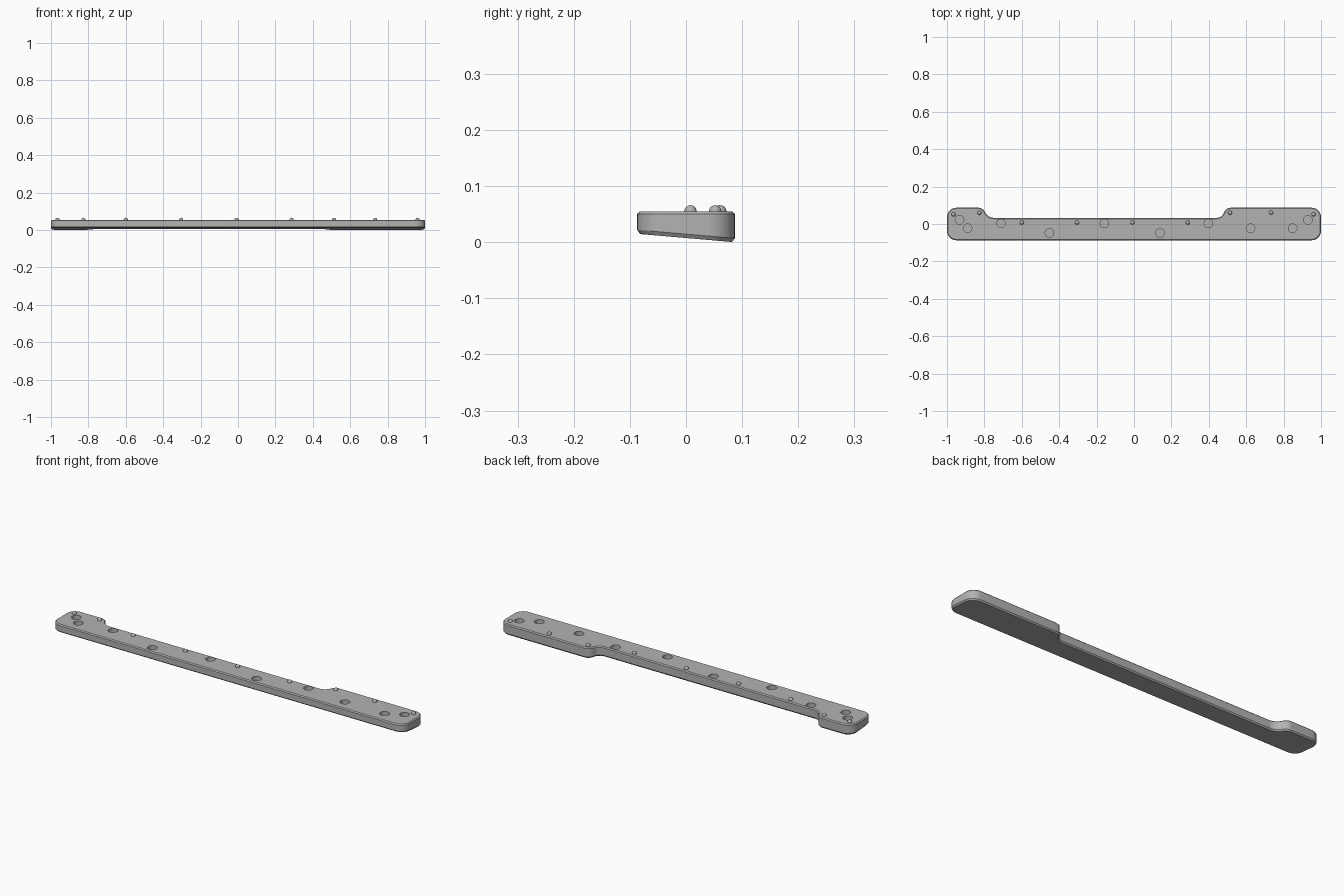
import bpy, bmesh, math
from mathutils import Vector

cube = bpy.data.objects.get("Cube")
if cube:
    bpy.data.objects.remove(cube, do_unlink=True)

TOP, HALF, WAIST, CHAMFER = 0.055, 0.087, 0.033, 0.005

metal = bpy.data.materials.new("plain grey")
metal.use_nodes = True
grey = (0.45, 0.45, 0.45, 1)
metal.diffuse_color = grey
metal.node_tree.nodes["Principled BSDF"].inputs["Base Color"].default_value = grey


def make_object(name, bm):
    bmesh.ops.recalc_face_normals(bm, faces=bm.faces)
    mesh = bpy.data.meshes.new(name)
    bm.to_mesh(mesh)
    bm.free()
    mesh.materials.append(metal)
    obj = bpy.data.objects.new(name, mesh)
    bpy.context.collection.objects.link(obj)
    return obj


def smooth(obj):
    bpy.ops.object.select_all(action='DESELECT')
    obj.select_set(True)
    bpy.context.view_layer.objects.active = obj
    bpy.ops.object.shade_smooth_by_angle(angle=math.radians(30))


def fillet(corners, steps=10):
    """Round each (x, y, radius) corner of a counter-clockwise outline."""
    pts = []
    for i, (x, y, r) in enumerate(corners):
        p = Vector((x, y))
        a = (Vector(corners[i - 1][:2]) - p).normalized()
        b = (Vector(corners[(i + 1) % len(corners)][:2]) - p).normalized()
        half = a.angle(b) / 2
        centre = p + (a + b).normalized() * (r / math.sin(half))
        start = p + a * (r / math.tan(half)) - centre
        end = p + b * (r / math.tan(half)) - centre
        sweep = math.pi - 2 * half
        for k in range(steps + 1):
            t = k / steps
            w0 = math.sin((1 - t) * sweep) / math.sin(sweep)
            w1 = math.sin(t * sweep) / math.sin(sweep)
            pts.append(centre + start * w0 + end * w1)
    return pts


def inset(pts, d):
    """Offset the outline inwards with mitred corners."""
    out = []
    for i, p in enumerate(pts):
        e0 = (p - pts[i - 1]).normalized()
        e1 = (pts[(i + 1) % len(pts)] - p).normalized()
        n0, n1 = Vector((-e0.y, e0.x)), Vector((-e1.y, e1.x))
        out.append(p + (n0 + n1) * d / (1 + n0.dot(n1)))
    return out


def underside(y):
    return 0.015 * (HALF - y) / (2 * HALF)


# Bar body: two raised-width ends, narrow waist, sloping underside
outline = fillet([
    (-1, -HALF, 0.05), (1, -HALF, 0.05), (1, HALF, 0.05),
    (0.49, HALF, 0.04), (0.47, WAIST, 0.04),
    (-0.782, WAIST, 0.055), (-0.808, HALF, 0.038), (-1, HALF, 0.05)])
inner = inset(outline, CHAMFER)
bm = bmesh.new()
layers = [
    [(p.x, p.y, underside(p.y)) for p in inner],
    [(p.x, p.y, underside(p.y) + CHAMFER + 0.002) for p in outline],
    [(p.x, p.y, TOP - CHAMFER) for p in outline],
    [(p.x, p.y, TOP) for p in inner]]
rings = [[bm.verts.new(c) for c in layer] for layer in layers]
n = len(outline)
for low, high in zip(rings, rings[1:]):
    for i in range(n):
        j = (i + 1) % n
        bm.faces.new((low[i], low[j], high[j], high[i]))
bm.faces.new(rings[0][::-1])
bm.faces.new(rings[-1])
bar = make_object("bar_body", bm)

# Round blind holes in the top
HOLES = [(-0.933, 0.022), (-0.89, -0.023), (-0.711, 0.003), (-0.452, -0.048),
         (-0.158, 0.003), (0.139, -0.048), (0.398, 0.003), (0.623, -0.023),
         (0.848, -0.023), (0.93, 0.022)]
bm = bmesh.new()
for x, y in HOLES:
    made = bmesh.ops.create_cone(bm, cap_ends=True, segments=32,
                                 radius1=0.023, radius2=0.023, depth=0.06)
    bmesh.ops.translate(bm, verts=made["verts"], vec=(x, y, TOP))
cutter = make_object("hole_cutter", bm)
cutter.hide_render = True
cut = bar.modifiers.new("holes", 'BOOLEAN')
cut.operation, cut.solver, cut.object = 'DIFFERENCE', 'EXACT', cutter
bpy.ops.object.select_all(action='DESELECT')
bar.select_set(True)
bpy.context.view_layer.objects.active = bar
bpy.ops.object.modifier_apply(modifier=cut.name)
bpy.data.objects.remove(cutter, do_unlink=True)
smooth(bar)

# Small domed studs along the back half
STUDS = [(-0.965, 0.052), (-0.827, 0.06), (-0.6, 0.008), (-0.304, 0.008),
         (-0.008, 0.008), (0.287, 0.008), (0.513, 0.06), (0.733, 0.061),
         (0.96, 0.052)]
for i, (x, y) in enumerate(STUDS):
    bm = bmesh.new()
    bmesh.ops.create_uvsphere(bm, u_segments=24, v_segments=12, radius=0.011)
    bmesh.ops.translate(bm, verts=bm.verts, vec=(x, y, TOP))
    smooth(make_object(f"stud_{i + 1}", bm))
